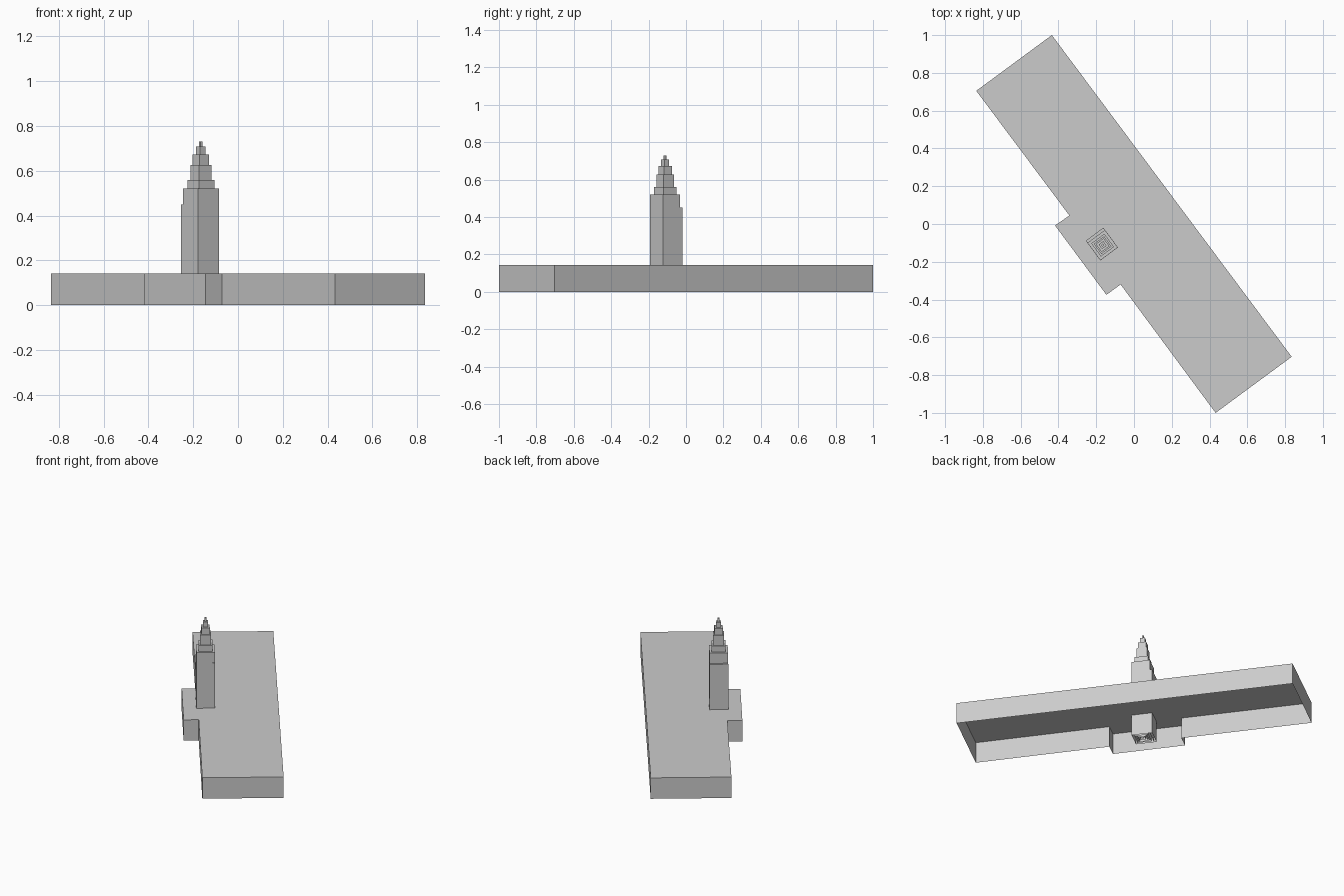
import bpy, bmesh, math
from mathutils import Vector

if "Cube" in bpy.data.objects:
    bpy.data.objects.remove(bpy.data.objects["Cube"])


def open_prism(name, outline, height):
    """Extrude a ground outline to a capped shell that is open underneath."""
    bm = bmesh.new()
    low = [bm.verts.new((x, y, 0)) for x, y in outline]
    top = [bm.verts.new((x, y, height)) for x, y in outline]
    bm.faces.new(top)
    for i in range(len(low)):
        j = (i + 1) % len(low)
        bm.faces.new((low[i], low[j], top[j], top[i]))
    mesh = bpy.data.meshes.new(name)
    bm.to_mesh(mesh)
    bm.free()
    obj = bpy.data.objects.new(name, mesh)
    bpy.context.collection.objects.link(obj)
    return obj


# Long hall with projecting entrance bay (counter-clockwise)
open_prism("main_hall", [
    (-0.835, 0.705), (-0.342, 0.045), (-0.418, -0.008), (-0.146, -0.375),
    (-0.071, -0.320), (0.432, -1.0), (0.835, -0.703), (-0.435, 1.0)], 0.142)

# Tower tiers share one centre and the hall's orientation
ANGLE = math.radians(36.5)
U = Vector((math.cos(ANGLE), math.sin(ANGLE)))     # across the hall
V = Vector((-math.sin(ANGLE), math.cos(ANGLE)))    # along the hall
CENTRE = Vector((-0.166, -0.112))


def tower_tier(name, size, height, ledge=0.0):
    h = size / 2
    corners = [(-h, -h), (h, -h), (h, h + ledge), (-h, h + ledge)]
    open_prism(name, [tuple(CENTRE + U * a + V * b) for a, b in corners], height)


# Shaft with a ledge on one side, then the stepped crown and spire
tower_tier("tower_ledge", 0.116, 0.45, 0.014)
tiers = [("tower_shaft", 0.115, 0.52), ("crown_lower", 0.086, 0.56),
         ("crown_middle", 0.067, 0.627), ("crown_upper", 0.052, 0.672),
         ("lantern", 0.030, 0.708), ("spire_tip", 0.012, 0.73)]
for name, size, height in tiers:
    tower_tier(name, size, height)
